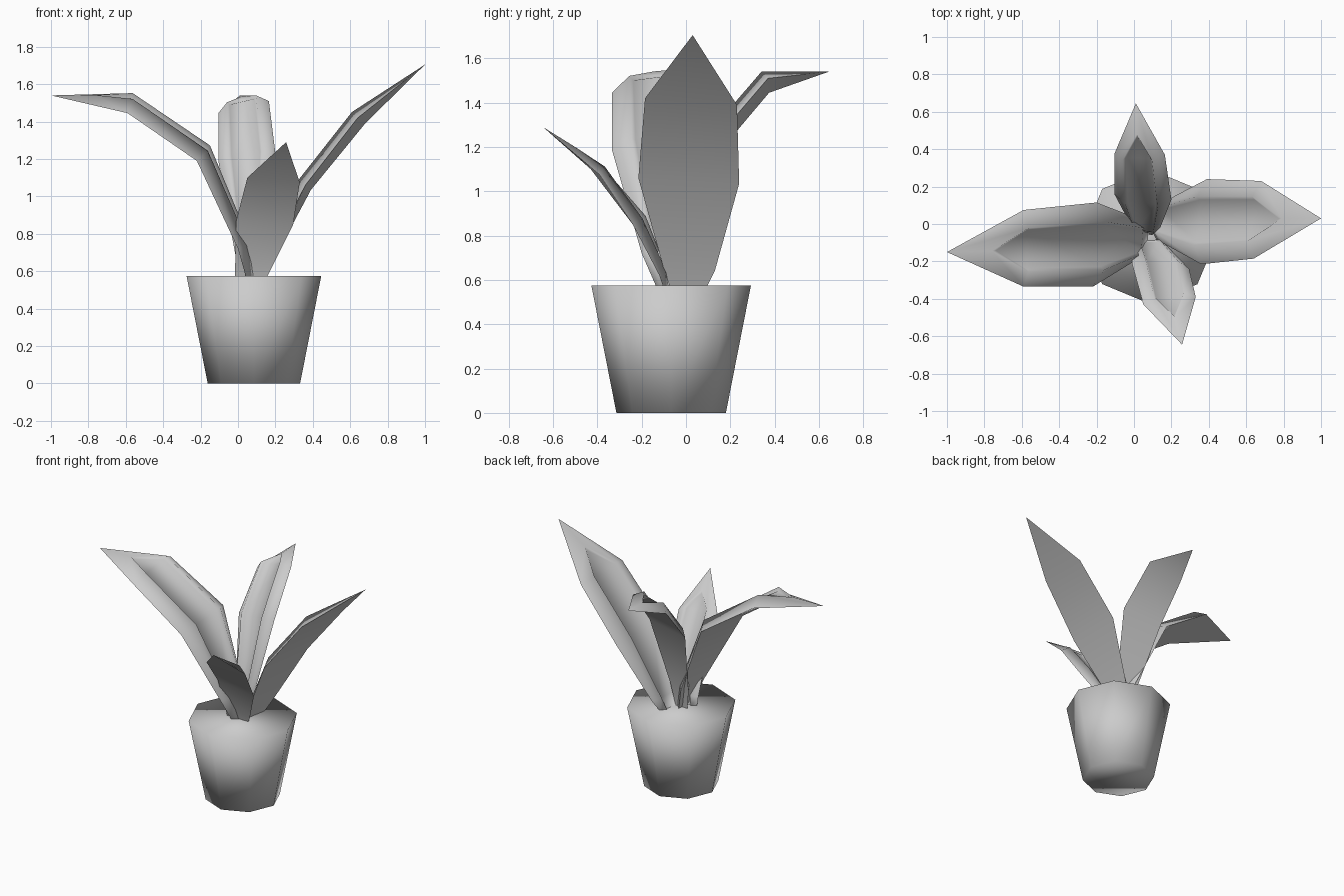
import bpy, bmesh, math
from mathutils import Vector as V

if "Cube" in bpy.data.objects:
    bpy.data.objects.remove(bpy.data.objects["Cube"])


def finish(name, bm):
    bmesh.ops.recalc_face_normals(bm, faces=bm.faces)
    for f in bm.faces:
        f.smooth = True
    me = bpy.data.meshes.new(name)
    bm.to_mesh(me)
    bm.free()
    bpy.context.collection.objects.link(bpy.data.objects.new(name, me))


# Octagonal pot: closed smooth frustum whose top face is the soil
def pot(cx, cy, sides=8):
    bm = bmesh.new()
    lo, hi = [[bm.verts.new((cx + r * math.cos(a), cy + r * math.sin(a), z))
               for a in (i * math.tau / sides for i in range(sides))]
              for r, z in ((0.247, 0), (0.36, 0.575))]
    for i in range(sides):
        j = (i + 1) % sides
        bm.faces.new((lo[i], lo[j], hi[j], hi[i]))
    bm.faces.new(lo)
    bm.faces.new(hi)
    finish("pot", bm)


# Leaf: flat back with a sharp outline, raised crest and slightly sunken panel on top
def leaf(name, rows, tip, lift):
    bm = bmesh.new()
    rows = [(V(a), V(b)) for a, b in rows]
    tip = V(tip)
    mids = [(a + b) / 2 for a, b in rows]
    path = mids + [tip]
    normals = [(b - a).cross(path[i + 1] - path[max(i - 1, 0)]).normalized()
               for i, (a, b) in enumerate(rows)]

    # one loop of the leaf: width factor, height factor, tip position
    def loop(width, height, reach):
        pairs = [[bm.verts.new(m + (p - m) * width + n * lift * height * k) for p in ab]
                 for m, n, ab, k in zip(mids, normals, rows, (0.5, 0.8, 1, 1))]
        end = mids[-1].lerp(tip, reach) + normals[-1] * lift * height * 0.6
        return ([p[0] for p in pairs] + [bm.verts.new(end)]
                + [p[1] for p in reversed(pairs)])

    def fill(ring):
        n = len(ring)
        for i in range(n // 2 - 1):
            bm.faces.new((ring[i], ring[i + 1], ring[n - 2 - i], ring[n - 1 - i]))
        bm.faces.new(ring[n // 2 - 1:n // 2 + 2])

    outline, crest, panel = loop(1, 0, 1), loop(0.57, 1, 0.45), loop(0.5, 0.65, 0.39)
    fill(outline)
    fill(panel)
    for a, b in ((outline, crest), (crest, panel)):
        for i in range(len(a)):
            j = (i + 1) % len(a)
            bm.faces.new((a[i], a[j], b[j], b[i]))
    for i in range(len(outline)):
        bm.edges.get((outline[i], outline[i - 1])).smooth = False
    finish(name, bm)


pot(0.085, -0.067)

# Each row: left edge, right edge (looking outward), from base to shoulder
leaf("left_leaf", [
    ((0.045, -0.13, 0.56), (0.06, 0.0, 0.56)),
    ((0.0, -0.2, 0.72), (0.02, 0.03, 0.73)),
    ((-0.22, -0.335, 1.19), (-0.2, 0.115, 1.24)),
    ((-0.59, -0.335, 1.445), (-0.59, 0.075, 1.5))],
    (-1.0, -0.15, 1.54), 0.07)
leaf("right_leaf", [
    ((0.14, 0.09, 0.56), (0.11, -0.07, 0.56)),
    ((0.18, 0.13, 0.64), (0.15, -0.1, 0.65)),
    ((0.39, 0.24, 1.035), (0.36, -0.215, 1.06)),
    ((0.68, 0.23, 1.39), (0.64, -0.185, 1.42))],
    (1.0, 0.03, 1.705), 0.055)
leaf("back_leaf", [
    ((0.01, -0.03, 0.56), (0.1, -0.03, 0.56)),
    ((-0.02, 0.0, 0.72), (0.14, -0.02, 0.73)),
    ((-0.105, 0.16, 1.19), (0.2, 0.13, 1.23)),
    ((-0.105, 0.375, 1.445), (0.165, 0.37, 1.51))],
    (0.01, 0.645, 1.54), 0.055)
leaf("front_leaf", [
    ((0.15, -0.1, 0.56), (-0.015, -0.1, 0.56)),
    ((0.18, -0.12, 0.62), (-0.015, -0.12, 0.63)),
    ((0.295, -0.24, 0.85), (-0.01, -0.215, 0.87)),
    ((0.33, -0.39, 1.075), (0.05, -0.43, 1.1))],
    (0.257, -0.645, 1.29), 0.045)
